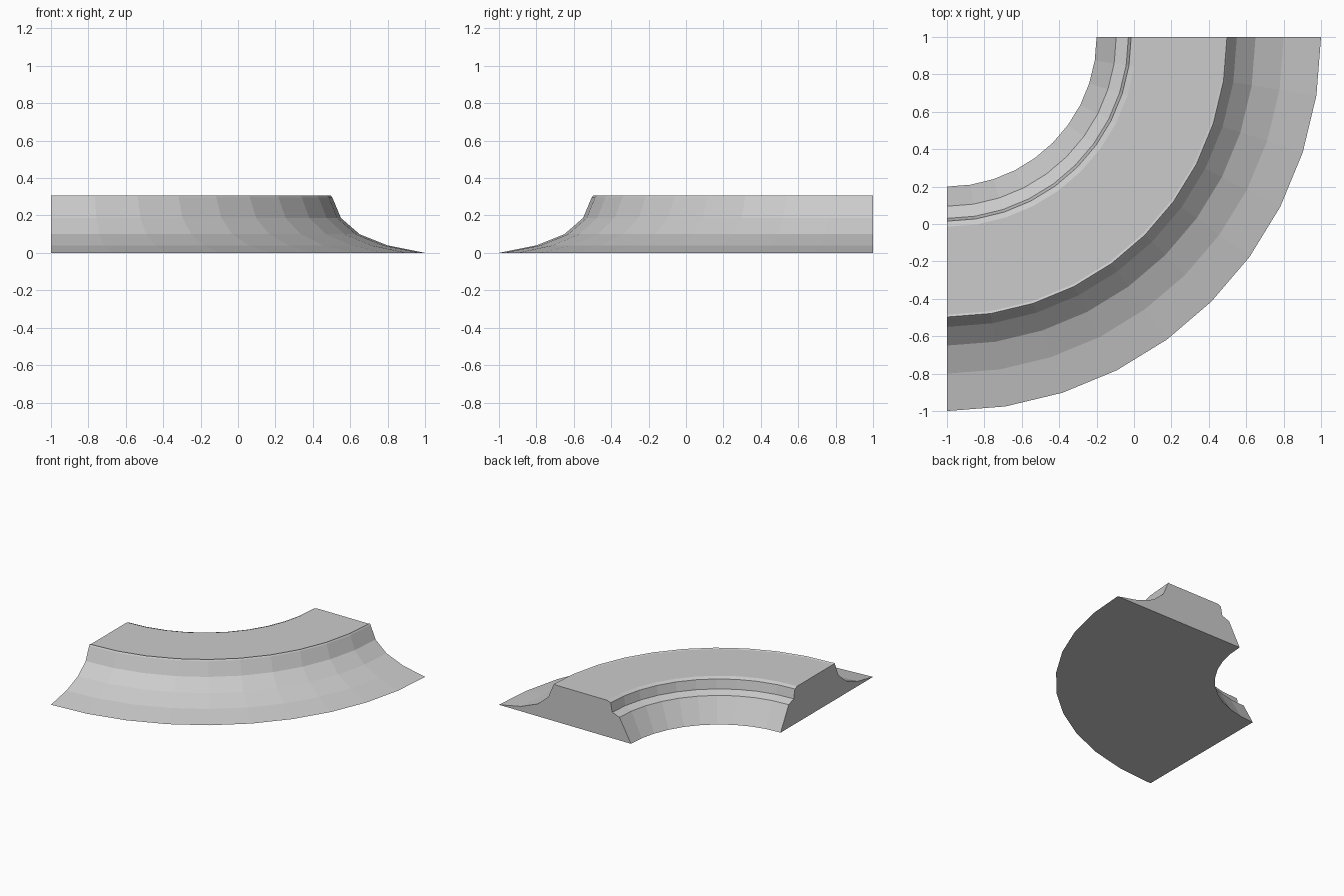
import bpy, bmesh, math

cube = bpy.data.objects.get("Cube")
if cube:
    bpy.data.objects.remove(cube, do_unlink=True)

# One plain grey for the whole piece
grey = bpy.data.materials.new("stone_grey")
grey.use_nodes = True
colour = (0.6, 0.6, 0.6, 1)
grey.diffuse_color = colour
grey.node_tree.nodes["Principled BSDF"].inputs["Base Color"].default_value = colour

# Cross-section as (radius, height), from the inner foot over the top to the outer foot
PROFILE = [
    (0.8, 0), (0.905, 0.19),               # inner wall
    (0.97, 0.213), (0.985, 0.288),         # ledge and riser
    (1.015, 0.3), (1.485, 0.3),            # flat top
    (1.497, 0.306), (1.505, 0.295),        # raised outer lip
    (1.55, 0.187), (1.65, 0.1),            # flared skirt
    (1.8, 0.04), (2, 0),
]
CENTRE = (-1, 1)
SEGMENTS = 10


def section(bm, angle):
    """Place the cross-section at an angle around the curve's centre."""
    return [bm.verts.new((CENTRE[0] + r * math.sin(angle),
                          CENTRE[1] - r * math.cos(angle), z))
            for r, z in PROFILE]


# Quarter-turn sweep, closed underneath and at both ends
bm = bmesh.new()
rings = [section(bm, math.pi / 2 * i / SEGMENTS) for i in range(SEGMENTS + 1)]
for a, b in zip(rings, rings[1:]):
    for i in range(len(PROFILE)):
        j = (i + 1) % len(PROFILE)
        bm.faces.new((a[i], a[j], b[j], b[i]))
bm.faces.new(rings[0])
bm.faces.new(rings[-1])
bmesh.ops.recalc_face_normals(bm, faces=bm.faces)

mesh = bpy.data.meshes.new("curved_corner_ledge")
bm.to_mesh(mesh)
bm.free()
mesh.materials.append(grey)
ledge = bpy.data.objects.new("curved_corner_ledge", mesh)
bpy.context.collection.objects.link(ledge)
